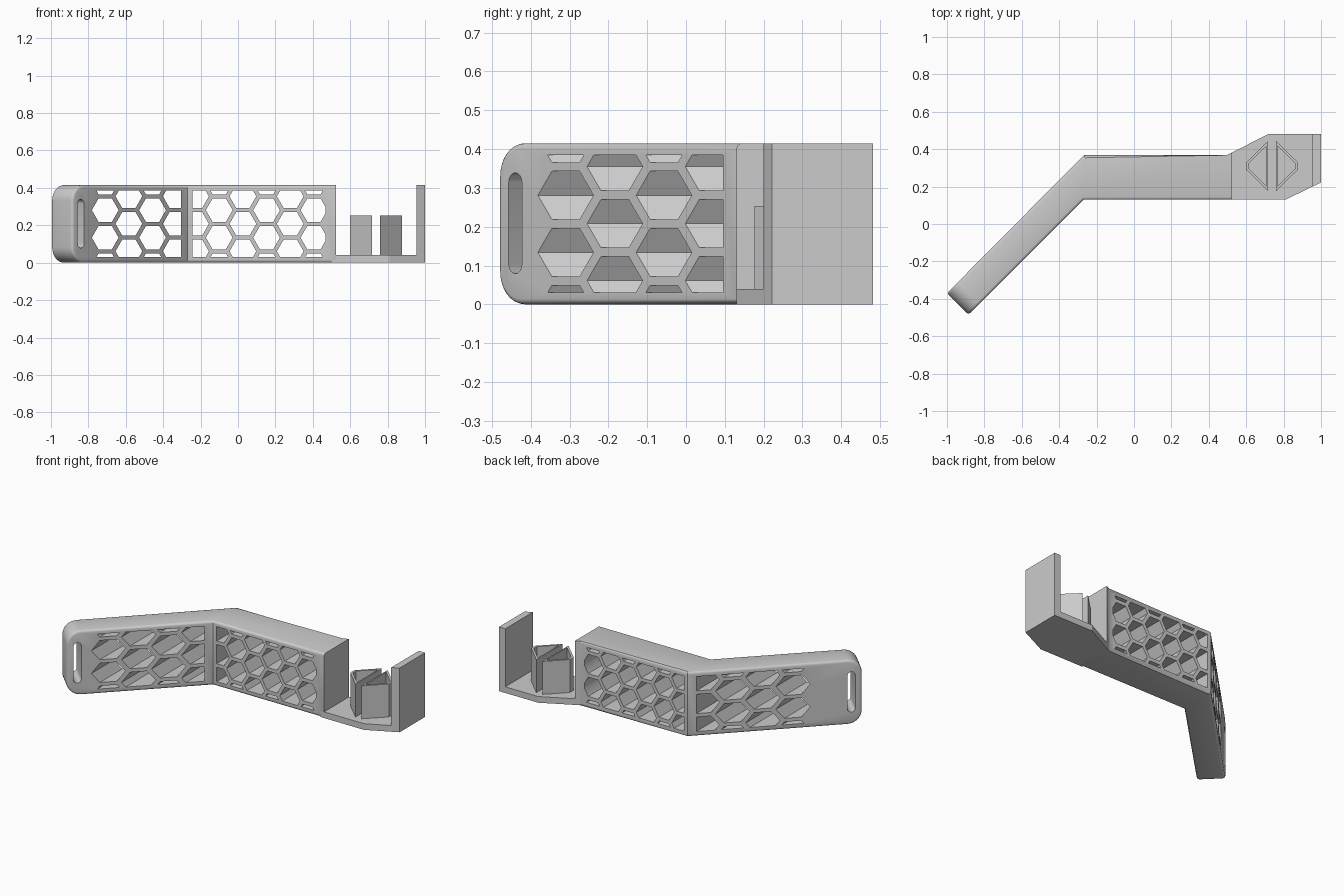
import bpy, bmesh, math
from mathutils import Vector

if "Cube" in bpy.data.objects:
    bpy.data.objects.remove(bpy.data.objects["Cube"])

H = 0.415          # full height
FLOOR = 0.04       # tray floor thickness
grey = bpy.data.materials.new("light_grey")
grey.diffuse_color = (0.6, 0.6, 0.6, 1)
grey.use_nodes = True
grey.node_tree.nodes["Principled BSDF"].inputs["Base Color"].default_value = grey.diffuse_color


def add_prism(bm, pts, vec):
    """Closed prism from a planar outline swept along vec."""
    a = [bm.verts.new(p) for p in pts]
    b = [bm.verts.new(Vector(p) + Vector(vec)) for p in pts]
    n = len(a)
    bm.faces.new(a)
    bm.faces.new(b[::-1])
    for i in range(n):
        j = (i + 1) % n
        bm.faces.new((a[j], a[i], b[i], b[j]))


def finish(name, bm):
    bmesh.ops.recalc_face_normals(bm, faces=bm.faces[:])
    me = bpy.data.meshes.new(name)
    bm.to_mesh(me)
    bm.free()
    me.materials.append(grey)
    ob = bpy.data.objects.new(name, me)
    bpy.context.collection.objects.link(ob)
    return ob


def slab(name, outline, z0, z1):
    bm = bmesh.new()
    add_prism(bm, [(x, y, z0) for x, y in outline], (0, 0, z1 - z0))
    return finish(name, bm)


def clip(poly, axis, limit, sign):
    """Keep the part of a 2D polygon where sign * (p[axis] - limit) >= 0."""
    out = []
    for i, p in enumerate(poly):
        q = poly[(i + 1) % len(poly)]
        dp, dq = sign * (p[axis] - limit), sign * (q[axis] - limit)
        if dp >= 0:
            out.append(p)
        if dp * dq < 0:
            t = dp / (dp - dq)
            out.append((p[0] + t * (q[0] - p[0]), p[1] + t * (q[1] - p[1])))
    return out


# Bent arm: footprint swept upward
bm = bmesh.new()
foot = [(-1, -0.37), (-0.885, -0.485), (-0.27, 0.13), (0.525, 0.13),
        (0.525, 0.383), (0.495, 0.368), (-0.268, 0.368)]
add_prism(bm, [(x, y, 0) for x, y in foot], (0, 0, H))
bmesh.ops.recalc_face_normals(bm, faces=bm.faces[:])

# Large rounding at the top and bottom of the arm tip
tip = [e for e in bm.edges if all(v.co.x < -0.8 for v in e.verts)
       and abs(e.verts[0].co.z - e.verts[1].co.z) < 0.01]
bmesh.ops.bevel(bm, geom=tip, offset=0.085, segments=8, profile=0.5, affect='EDGES')
bm.normal_update()


# Small rounding along the rims of the long sides
def is_side(f):
    n = f.normal
    return abs(n.z) < 0.01 and (n.x * n.y < -0.1 or abs(n.y) > 0.99)


rim = [e for e in bm.edges if sum(is_side(f) for f in e.link_faces) == 1
       and not all(v.co.x > 0.49 for v in e.verts)]
bmesh.ops.bevel(bm, geom=rim, offset=0.014, segments=3, profile=0.5, affect='EDGES')
arm = finish("bent_arm", bm)

# Honeycomb openings and the strap slot
R, PITCH_X, PITCH_Z = 0.0716, 0.1266, 0.147
bm = bmesh.new()


def honeycomb(first_x, columns, first_odd, x0, x1):
    for c in range(columns):
        cx = first_x + c * PITCH_X
        odd = (c + first_odd) % 2
        for r in range(4):
            cz = (0.061 if odd else -0.013) + r * PITCH_Z
            hexa = [(cx + R * math.cos(k * math.pi / 3),
                     cz + R * math.sin(k * math.pi / 3)) for k in range(6)]
            for axis, limit, sign in ((0, x0, 1), (0, x1, -1), (1, 0.03, 1), (1, 0.385, -1)):
                hexa = clip(hexa, axis, limit, sign)
            if len(hexa) > 2:
                add_prism(bm, [(x, -0.8, z) for x, z in hexa], (0, 1.5, 0))


honeycomb(-0.71, 4, 0, -0.79, -0.305)
honeycomb(-0.227, 6, 1, -0.243, 0.468)

slot = []
for k in range(18):
    a = math.pi * (k if k < 9 else k - 1) / 8
    mid = 0.315 if k < 9 else 0.103
    s = 0.024 * math.cos(a) / math.sqrt(2)
    slot.append((-0.84 + s + 0.1, -0.44 + s - 0.1, mid + 0.024 * math.sin(a)))
add_prism(bm, slot, (-0.4, 0.4, 0))
cutter = finish("opening_cutter", bm)
cutter.hide_render = True

bpy.context.view_layer.objects.active = arm
arm.select_set(True)
mod = arm.modifiers.new("openings", 'BOOLEAN')
mod.operation = 'DIFFERENCE'
mod.solver = 'EXACT'
mod.object = cutter
bpy.ops.object.modifier_apply(modifier=mod.name)
bpy.data.objects.remove(cutter)
bpy.ops.object.shade_smooth_by_angle(angle=math.radians(32))

# Tray floor and upright end wall
slab("tray_floor", [(0.5, 0.13), (0.81, 0.13), (1, 0.222), (1, 0.482),
                    (0.72, 0.482), (0.5, 0.37)], 0, FLOOR)
slab("end_wall", [(0.955, 0.2), (1, 0.222), (1, 0.482), (0.955, 0.482)], 0, H)


# Pair of hollow triangular posts, mirrored about the tray centre
def hollow_post(name, side):
    cx, cy = 0.676, 0.31
    outer = [(0.717, 0.176), (0.717, 0.444), (0.6, 0.33), (0.6, 0.29)]
    inner = [(cx + (x - cx) * 0.8, cy + (y - cy) * 0.8) for x, y in outer]
    place = lambda p, z: ((0.738 + side * (p[0] - 0.738)), p[1], z)
    bm = bmesh.new()
    loops = [[bm.verts.new(place(p, z)) for p in ring]
             for ring, z in ((outer, FLOOR), (outer, 0.253), (inner, 0.253), (inner, FLOOR))]
    for l in range(4):
        a, b = loops[l], loops[(l + 1) % 4]
        for i in range(4):
            j = (i + 1) % 4
            bm.faces.new((a[i], a[j], b[j], b[i]))
    return finish(name, bm)


hollow_post("left_post", 1)
hollow_post("right_post", -1)
